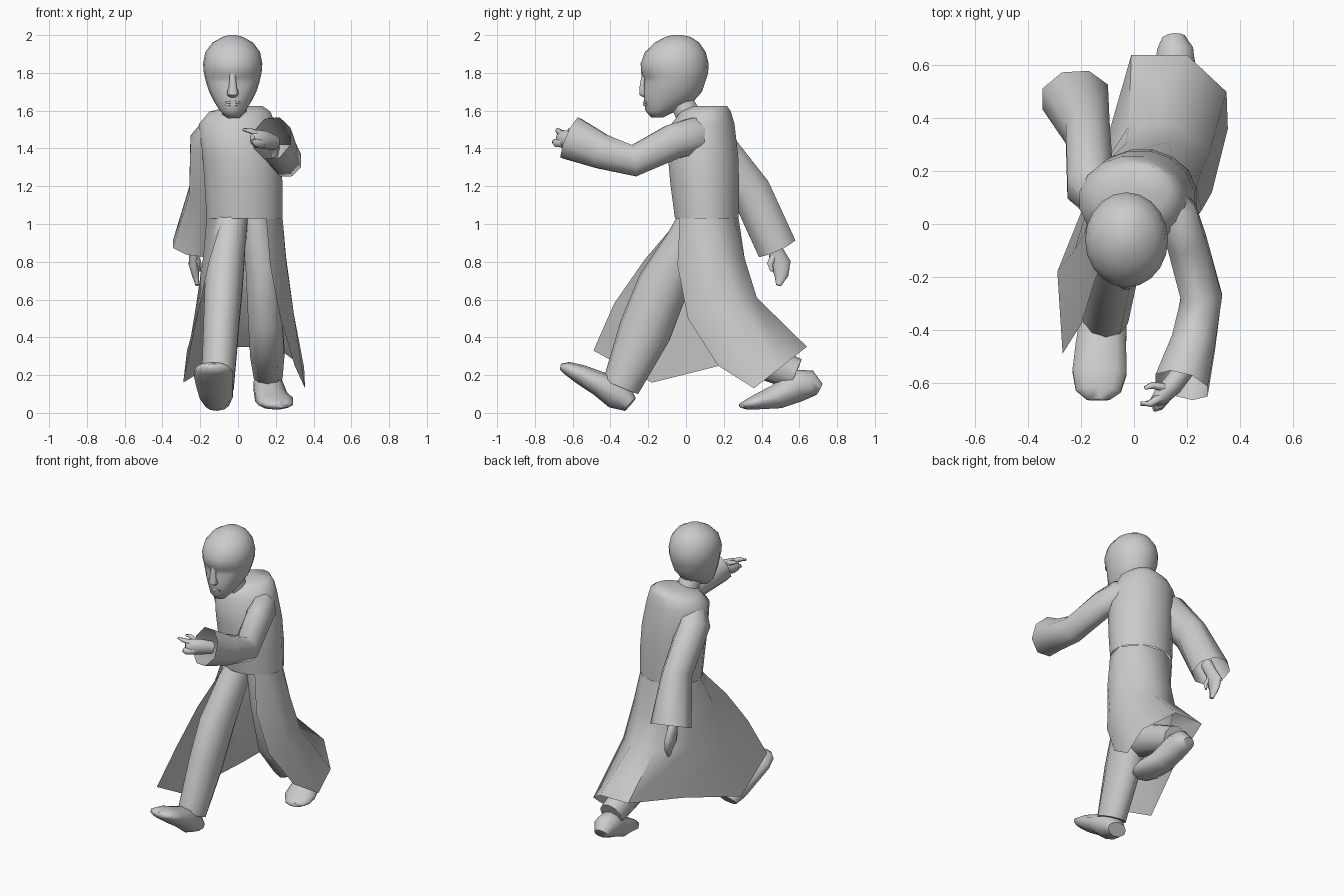
import bpy, bmesh, math
from mathutils import Vector


def finish(name, bm, angle):
    bmesh.ops.recalc_face_normals(bm, faces=bm.faces)
    me = bpy.data.meshes.new(name)
    bm.to_mesh(me)
    bm.free()
    ob = bpy.data.objects.new(name, me)
    bpy.context.collection.objects.link(ob)
    bpy.ops.object.select_all(action='DESELECT')
    ob.select_set(True)
    bpy.context.view_layer.objects.active = ob
    bpy.ops.object.shade_smooth_by_angle(angle=math.radians(angle))
    return ob


def skin(name, rings, closed=True, caps=(True, True), angle=62):
    """Join rows of points with quads."""
    bm = bmesh.new()
    rows = [[bm.verts.new(p) for p in r] for r in rings]
    n = len(rows[0])
    for a, b in zip(rows, rows[1:]):
        for i in range(n if closed else n - 1):
            j = (i + 1) % n
            bm.faces.new((a[i], a[j], b[j], b[i]))
    if caps[0]:
        bm.faces.new(rows[0])
    if caps[1]:
        bm.faces.new(rows[-1])
    return finish(name, bm, angle)


def tube(name, stations, n=8, caps=(True, True)):
    """Limb along a path; each station is x, y, z, side radius, other radius."""
    pts = [Vector(s[:3]) for s in stations]
    rings = []
    for k, s in enumerate(stations):
        d = (pts[min(k + 1, len(pts) - 1)] - pts[max(k - 1, 0)]).normalized()
        side = (Vector((1, 0, 0)) - d * d.x).normalized()
        other = d.cross(side)
        rings.append([pts[k] + side * s[3] * math.cos(t) + other * s[4] * math.sin(t)
                      for t in [math.tau * (i + .5) / n for i in range(n)]])
    return skin(name, rings, True, caps)


# Head: horizontal rings given as z, front y, back y, half width
head_rings = []
for z, f, b, w in [(1.565, -.185, -.12, .035), (1.60, -.215, -.05, .068),
                   (1.65, -.222, .04, .10), (1.70, -.226, .085, .125),
                   (1.745, -.227, .10, .14), (1.775, -.228, .11, .147),
                   (1.80, -.238, .117, .153), (1.85, -.24, .12, .157),
                   (1.91, -.218, .105, .145), (1.96, -.165, .07, .108),
                   (1.99, -.11, .025, .055), (2.0, -.07, -.02, .02)]:
    ring = []
    for i in range(20):
        t = math.tau * i / 20
        y = (f + b) / 2 - (b - f) / 2 * math.cos(t)
        if 1.74 < z < 1.78 and i in (1, 2, 18, 19):      # eye sockets
            y += .012
        ring.append((-.028 + w * math.sin(t), y, z))
    head_rings.append(ring)
skin("head", head_rings)
tube("nose", [(-.028, -.222, 1.80, .016, .012), (-.028, -.232, 1.73, .022, .014),
              (-.028, -.228, 1.69, .034, .022), (-.028, -.215, 1.675, .02, .01)], 8)
for z in (1.644, 1.632):
    tube("lip", [(-.068, -.208, z, .003, .004), (-.04, -.221, z, .007, .007),
                 (-.016, -.221, z, .007, .007), (.012, -.208, z, .003, .004)], 6)
tube("neck", [(-.01, .06, 1.48, .08, .08), (-.025, -.03, 1.66, .065, .065)])

# Coat body: rings given as z, centre x, centre y, half width, half depth
body = [[(cx + rx * math.cos(t), cy + ry * math.sin(t), z)
         for t in [math.tau * (i + .5) / 16 for i in range(16)]]
        for z, cx, cy, rx, ry in [
            (1.625, .05, .13, .08, .09), (1.595, .01, .105, .165, .135),
            (1.53, -.005, .09, .205, .17), (1.36, .02, .09, .212, .19),
            (1.2, .03, .10, .21, .185), (1.03, .035, .11, .205, .172)]]
skin("coat_body", body, caps=(True, False))

# Coat skirt: open in front, columns run front left, round the back, front right
waist = [body[-1][i] for i in (10, 8, 6, 4, 2, 0, 14, 13)]
thigh = [(-.15, -.22, .81), (-.185, -.03, .82), (-.15, .17, .82), (-.03, .305, .82),
         (.13, .31, .82), (.255, .2, .82), (.255, .05, .8), (.17, -.045, .78)]
knee = [(-.2, -.38, .58), (-.225, -.1, .55), (-.145, .17, .58), (-.02, .37, .61),
        (.15, .375, .61), (.285, .27, .58), (.295, .12, .53), (.225, .01, .5)]
hem = [(-.27, -.49, .33), (-.29, -.18, .16), (-.13, .22, .26), (-.01, .64, .35),
       (.2, .64, .35), (.35, .5, .24), (.355, .36, .13), (.30, .17, .25)]
skin("coat_skirt", [waist, thigh, knee, hem], False, (False, False))

# Sleeves, open at the cuffs
tube("forward_sleeve", [(.10, .14, 1.47, .06, .08), (.16, .04, 1.465, .085, .105),
                        (.20, -.07, 1.435, .08, .10), (.255, -.275, 1.335, .085, .09),
                        (.225, -.45, 1.385, .09, .10), (.18, -.61, 1.455, .11, .125)],
     caps=(True, False))
tube("rear_sleeve", [(-.11, .08, 1.52, .08, .06), (-.165, .14, 1.43, .095, .115),
                     (-.175, .345, 1.17, .09, .115), (-.222, .48, .875, .135, .115)],
     caps=(True, False))

# Hands with fingers
tube("forward_hand", [(.19, -.55, 1.43, .04, .04), (.145, -.61, 1.445, .04, .05),
                      (.10, -.655, 1.45, .035, .05), (.075, -.675, 1.45, .02, .03)], 8)
tube("forward_finger", [(.11, -.65, 1.475, .02, .02), (.06, -.68, 1.495, .014, .014),
                        (.025, -.68, 1.5, .008, .008)], 6)
tube("forward_fist", [(.13, -.65, 1.43, .02, .025), (.095, -.69, 1.43, .018, .022),
                      (.075, -.70, 1.44, .01, .014)], 6)
tube("forward_thumb", [(.12, -.62, 1.475, .018, .018), (.07, -.61, 1.495, .013, .013),
                       (.04, -.62, 1.5, .007, .007)], 6)
tube("rear_hand", [(-.225, .43, .95, .035, .04), (-.23, .47, .87, .03, .04),
                   (-.235, .50, .79, .028, .06), (-.225, .505, .73, .02, .04),
                   (-.215, .49, .675, .01, .015)], 8)
tube("rear_thumb", [(-.225, .47, .84, .016, .02), (-.205, .445, .79, .013, .016),
                    (-.2, .455, .75, .006, .008)], 6)

# Trouser legs
tube("front_leg", [(-.03, .08, 1.06, .09, .10), (-.05, .0, .9, .095, .11),
                   (-.075, -.12, .68, .105, .135), (-.09, -.215, .44, .098, .14),
                   (-.108, -.345, .14, .09, .10)], 10)
tube("rear_leg", [(.09, .11, 1.06, .09, .10), (.13, .12, .78, .095, .11),
                  (.145, .18, .48, .095, .11), (.155, .30, .32, .095, .11),
                  (.16, .58, .205, .08, .085)], 10)

# Shoes, heel to toe
tube("front_shoe", [(-.11, -.295, .045, .065, .045), (-.115, -.36, .10, .092, .085),
                    (-.125, -.46, .155, .10, .065), (-.13, -.56, .205, .108, .052),
                    (-.135, -.63, .237, .09, .035), (-.135, -.665, .245, .045, .015)], 10)
tube("rear_shoe", [(.15, .705, .125, .045, .035), (.155, .66, .15, .072, .075),
                   (.158, .58, .145, .08, .09), (.175, .48, .085, .09, .065),
                   (.20, .38, .06, .10, .042), (.22, .325, .045, .08, .028),
                   (.23, .295, .04, .045, .014)], 10)
